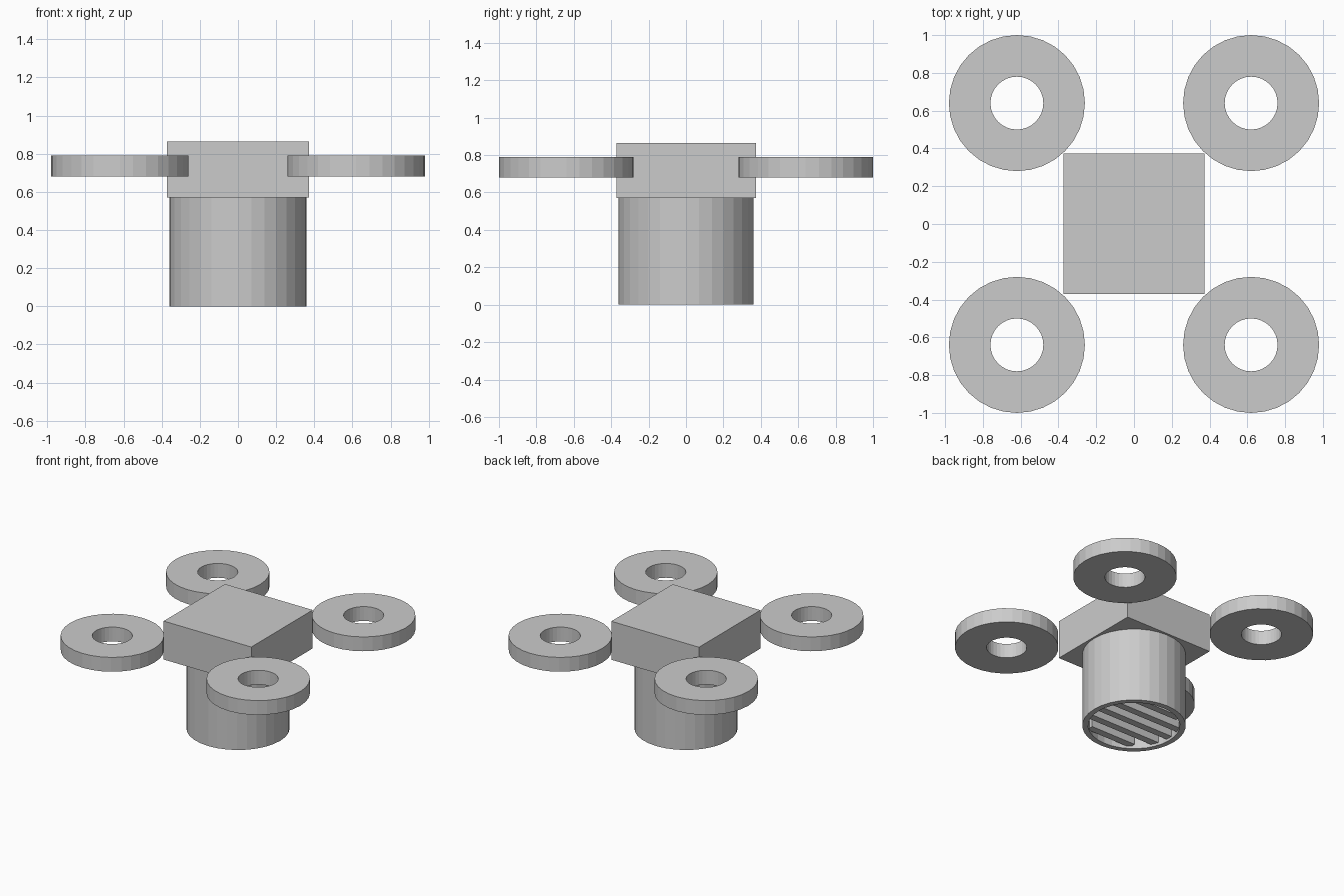
import bpy, bmesh
from math import cos, sin, pi, sqrt

if "Cube" in bpy.data.objects:
    bpy.data.objects.remove(bpy.data.objects["Cube"])


def finish(name, bm):
    bmesh.ops.recalc_face_normals(bm, faces=bm.faces)
    me = bpy.data.meshes.new(name)
    bm.to_mesh(me)
    bm.free()
    ob = bpy.data.objects.new(name, me)
    bpy.context.collection.objects.link(ob)
    return ob


def lathe(name, profile, loc, sides=32, closed=True):
    """Turn an (r, z) profile around z; open ends are capped."""
    bm = bmesh.new()
    x, y = loc
    loops = [[bm.verts.new((x + r * cos(2 * pi * i / sides), y + r * sin(2 * pi * i / sides), z))
              for i in range(sides)] for r, z in profile]
    pairs = list(zip(loops, loops[1:]))
    if closed:
        pairs.append((loops[-1], loops[0]))
    else:
        bm.faces.new(loops[0])
        bm.faces.new(loops[-1])
    for a, b in pairs:
        for i in range(sides):
            j = (i + 1) % sides
            bm.faces.new((a[i], a[j], b[j], b[i]))
    return finish(name, bm)


def box(name, center, size):
    bm = bmesh.new()
    bmesh.ops.create_cube(bm, size=1)
    for v in bm.verts:
        v.co = [c + s * k for c, s, k in zip(center, size, v.co)]
    return finish(name, bm)


# Square main body
box("body", (0, 0.002, 0.717), (0.745, 0.745, 0.295))

# Round housing below, hollow from underneath
R_IN = 0.32
lathe("housing", [(0.36, 0.57), (0.36, 0), (R_IN, 0), (R_IN, 0.57)], (0, 0))

# Slats across the housing opening
for i in range(5):
    y = (i - 2) * 0.125
    half = sqrt((R_IN + 0.02) ** 2 - (abs(y) + 0.03) ** 2)
    box(f"slat_{i + 1}", (0, y, 0.06), (2 * half, 0.055, 0.08))

# Four rotor rings at the corners
for sx, n1 in ((-1, "left"), (1, "right")):
    for sy, n2 in ((-1, "front"), (1, "back")):
        lathe(f"rotor_ring_{n2}_{n1}",
              [(0.36, 0.68), (0.36, 0.79), (0.14, 0.79), (0.14, 0.68)],
              (sx * 0.62, sy * 0.64))
